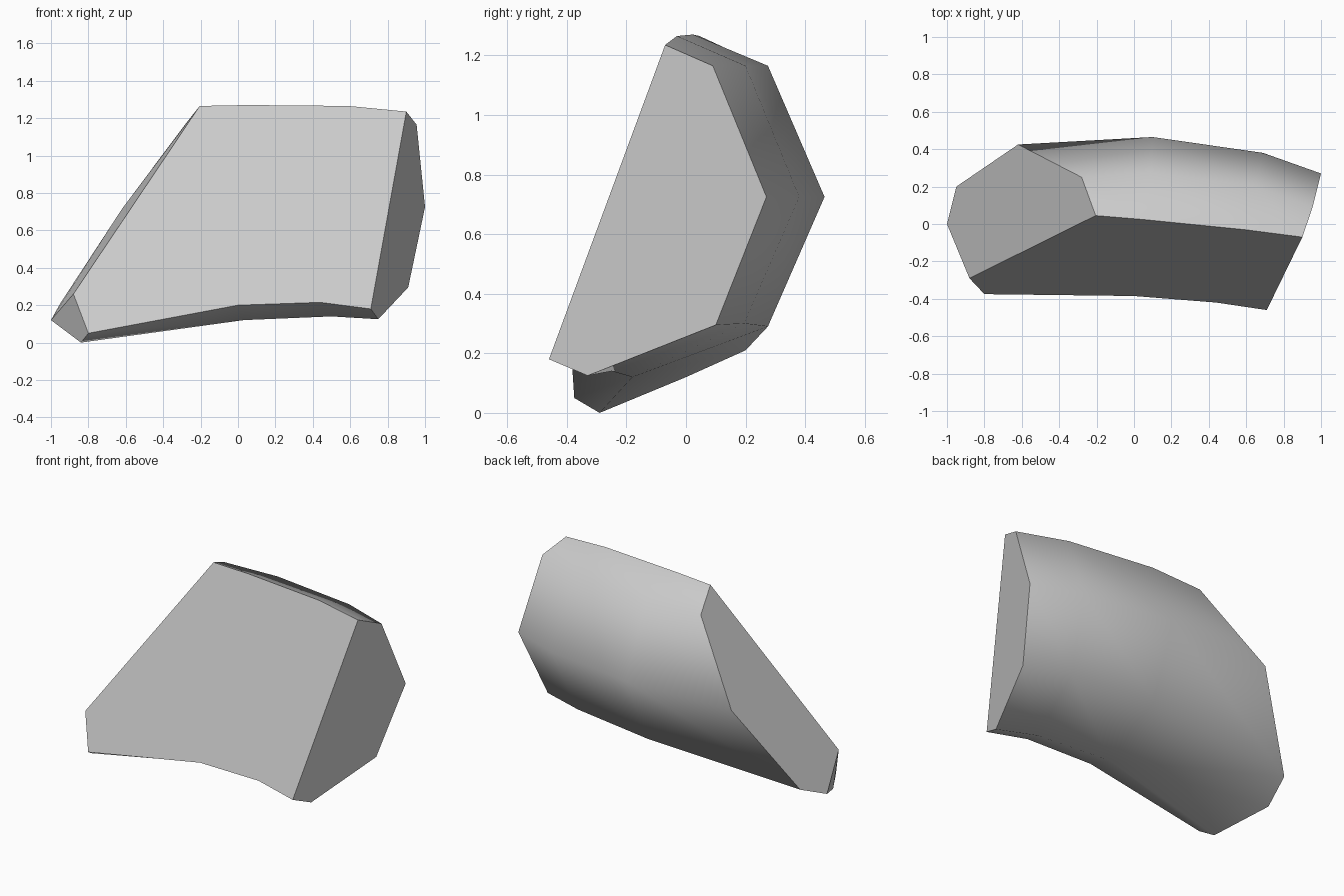
import bpy
import bmesh

cube = bpy.data.objects.get("Cube")
if cube:
    bpy.data.objects.remove(cube, do_unlink=True)

# One flat stone colour
stone = bpy.data.materials.new("light grey stone")
stone.use_nodes = True
grey = (0.6, 0.6, 0.6, 1.0)
stone.diffuse_color = grey
stone.node_tree.nodes["Principled BSDF"].inputs["Base Color"].default_value = grey

# Lengthwise ridges of the bent block, each running from +x to -x
RIDGES = {
    "front_bottom": [(.71, -.46, .18), (.44, -.42, .215), (0, -.385, .2), (-.8, -.375, .05)],
    "front_top": [(.9, -.07, 1.235), (.59, -.03, 1.265), (.05, .024, 1.27), (-.205, .045, 1.265)],
    "back_top": [(.955, .09, 1.165), (.65, .2, 1.165), (.09, .275, 1.165), (-.28, .25, 1.17)],
    "back_middle": [(1, .27, .725), (.69, .38, .725), (.1, .465, .725), (-.62, .425, .715)],
    "back_bottom": [(.91, .1, .295), (.63, .195, .3), (.08, .275, .29), (-.95, .2, .21)],
    "underside": [(.75, -.33, .125), (.5, -.25, .14), (.03, -.18, .12), (-.84, -.29, 0)],
}

bm = bmesh.new()
ridges = {name: [bm.verts.new(p) for p in points] for name, points in RIDGES.items()}
rails = list(ridges.values())

# Extra corners where the slanted cut meets the small end facet
front_corner = bm.verts.new((-.88, -.29, .26))
under_corner = bm.verts.new((-1, 0, .12))


def add_face(verts, smooth):
    face = bm.faces.new(verts)
    face.smooth = smooth
    return face


# Smoothly curved top, back and underside between neighbouring ridges
for near, far in zip(rails[1:-1], rails[2:]):
    last = len(near) - 1
    for i in range(last):
        corners = [near[i], near[i + 1], far[i + 1], far[i]]
        if far is ridges["underside"] and i == last - 1:
            corners.insert(2, under_corner)
        add_face(corners, True)

# Narrow strip joining the underside to the front
under, front = ridges["underside"], ridges["front_bottom"]
for i in range(len(under) - 1):
    add_face([under[i], under[i + 1], front[i + 1], front[i]], True)

# Flat cut faces: front, straight end, slanted cut and small end facet
top = ridges["front_top"]
cuts = [
    front + [front_corner] + top[::-1],
    [rail[0] for rail in rails],
    [front_corner] + [rail[-1] for rail in rails[1:-1]] + [under_corner],
    [front_corner, under_corner, under[-1], front[-1]],
]
for verts in cuts:
    face = add_face(verts, False)
    for edge in face.edges:
        edge.smooth = False

bmesh.ops.recalc_face_normals(bm, faces=bm.faces[:])

mesh = bpy.data.meshes.new("stone_block")
bm.to_mesh(mesh)
bm.free()
mesh.materials.append(stone)
block = bpy.data.objects.new("stone_block", mesh)
bpy.context.collection.objects.link(block)
